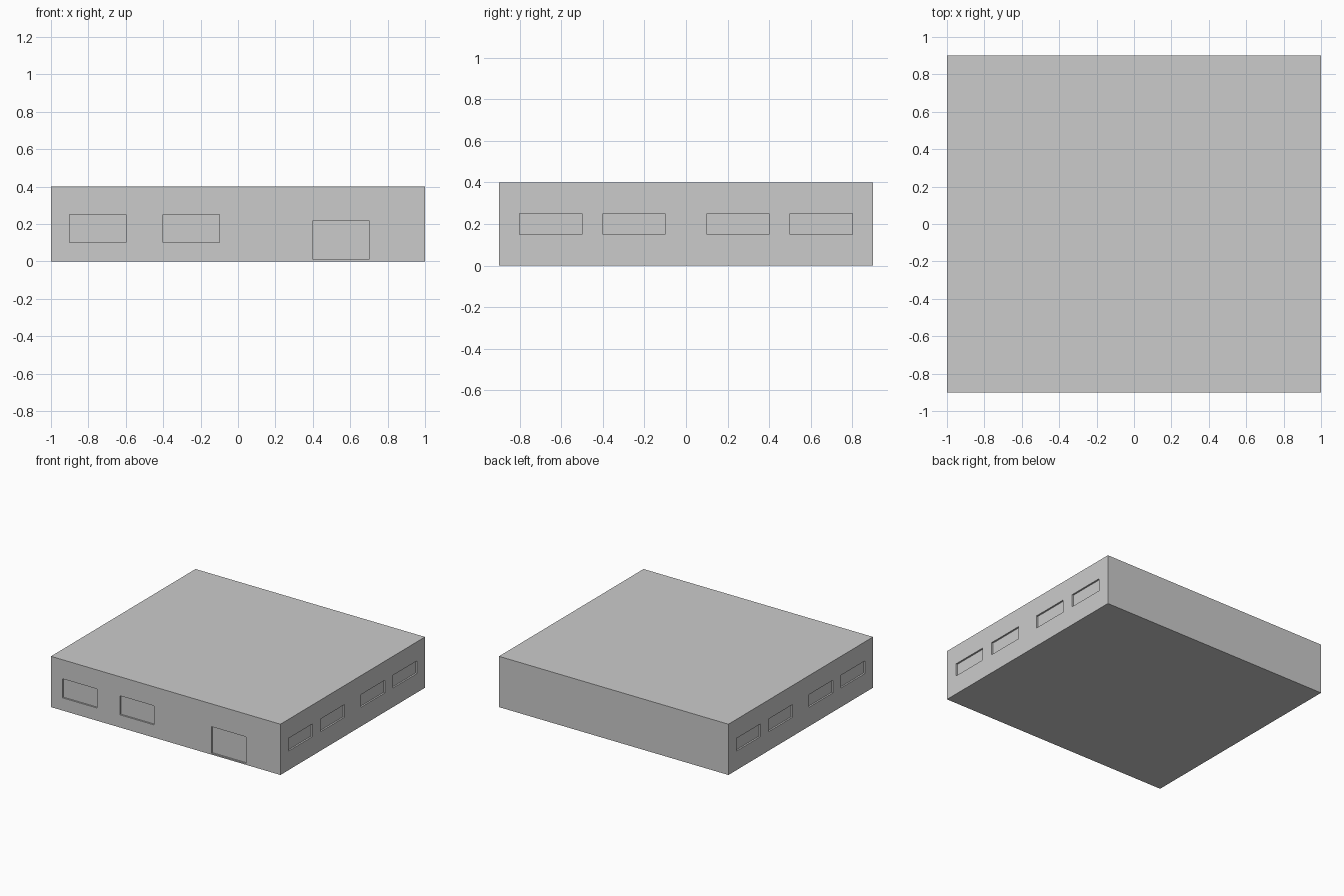
import bpy
import bmesh
from mathutils import Matrix, Vector

if "Cube" in bpy.data.objects:
    bpy.data.objects.remove(bpy.data.objects["Cube"])

W, D, H = 2.0, 1.8, 0.4   # building size
RECESS = 0.013            # depth of window and door recesses


def add_box(bm, lo, hi):
    lo, hi = Vector(lo), Vector(hi)
    m = Matrix.Translation((lo + hi) / 2) @ Matrix.Diagonal((*(hi - lo), 1))
    bmesh.ops.create_cube(bm, size=1, matrix=m)


def make_object(name, bm):
    mesh = bpy.data.meshes.new(name)
    bm.to_mesh(mesh)
    bm.free()
    obj = bpy.data.objects.new(name, mesh)
    bpy.context.collection.objects.link(obj)
    return obj


# Main block
bm = bmesh.new()
add_box(bm, (-W / 2, -D / 2, 0), (W / 2, D / 2, H))
building = make_object("building", bm)

# Front openings: two windows and a door
cut = bmesh.new()
for x, z0, z1 in ((-0.9, 0.1, 0.25), (-0.4, 0.1, 0.25), (0.4, 0.01, 0.22)):
    add_box(cut, (x, -D / 2 - 0.1, z0), (x + 0.3, -D / 2 + RECESS, z1))

# Side openings: four windows on each side
for y in (-0.8, -0.4, 0.1, 0.5):
    add_box(cut, (W / 2 - RECESS, y, 0.15), (W / 2 + 0.1, y + 0.3, 0.25))
    add_box(cut, (-W / 2 - 0.1, y, 0.15), (-W / 2 + RECESS, y + 0.3, 0.25))
cutter = make_object("opening_cutters", cut)
cutter.hide_render = True

# Carve the recesses
mod = building.modifiers.new("openings", 'BOOLEAN')
mod.operation = 'DIFFERENCE'
mod.solver = 'EXACT'
mod.object = cutter
bpy.context.view_layer.objects.active = building
building.select_set(True)
bpy.ops.object.modifier_apply(modifier=mod.name)
bpy.data.objects.remove(cutter)
